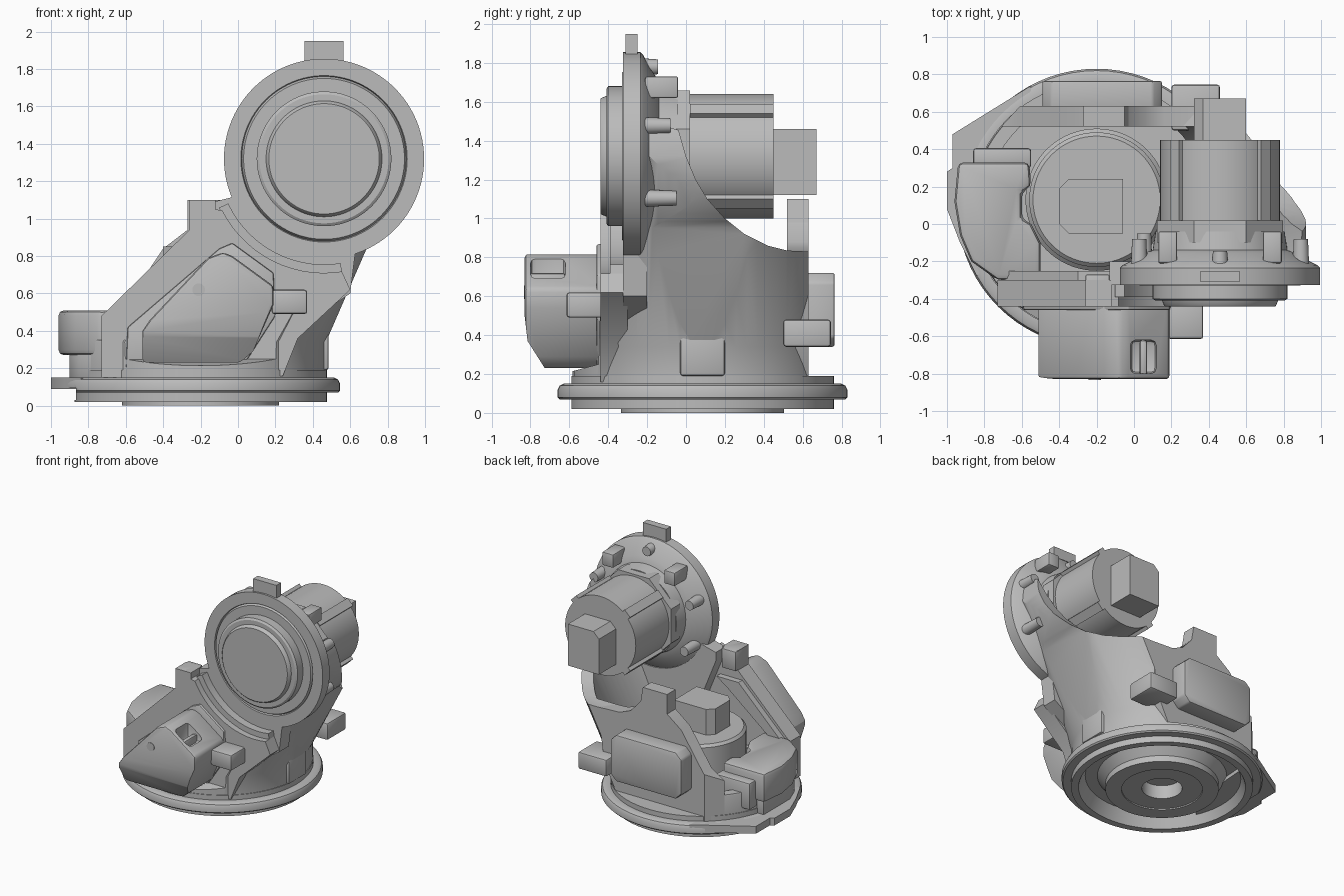
import bpy, bmesh, math
from mathutils import Vector

if "Cube" in bpy.data.objects:
    bpy.data.objects.remove(bpy.data.objects["Cube"], do_unlink=True)

grey = bpy.data.materials.new("cast grey")
grey.use_nodes = True
grey.diffuse_color = (0.5, 0.5, 0.5, 1)
grey.node_tree.nodes["Principled BSDF"].inputs["Base Color"].default_value = (0.5, 0.5, 0.5, 1)

BX, BY = -0.2, 0.085        # vertical axis of the base
RX, RZ = 0.46, 1.32         # horizontal axis of the joint


def finish(name, bm, bevel=0, segs=2):
    bmesh.ops.recalc_face_normals(bm, faces=bm.faces)
    if bevel:
        edges = [e for e in bm.edges if e.calc_face_angle(0) > 0.6]
        bmesh.ops.bevel(bm, geom=edges, offset=bevel, segments=segs, profile=0.5, affect='EDGES', clamp_overlap=True)
    mesh = bpy.data.meshes.new(name)
    bm.to_mesh(mesh)
    bm.free()
    mesh.materials.append(grey)
    mesh.shade_smooth()
    mesh.set_sharp_from_angle(angle=math.radians(30))
    ob = bpy.data.objects.new(name, mesh)
    bpy.context.collection.objects.link(ob)
    return ob


def prism(name, pts, axis, lo, hi, bevel=0):
    """Extrude a 2D outline along an axis."""
    place = {"x": lambda p, t: (t, p[0], p[1]),
             "y": lambda p, t: (p[0], t, p[1]),
             "z": lambda p, t: (p[0], p[1], t)}[axis]
    bm = bmesh.new()
    rings = [[bm.verts.new(place(p, t)) for p in pts] for t in (lo, hi)]
    for r in rings:
        bm.faces.new(r)
    for i in range(len(pts)):
        j = (i + 1) % len(pts)
        bm.faces.new((rings[0][i], rings[0][j], rings[1][j], rings[1][i]))
    return finish(name, bm, bevel)


def box(name, x, y, z, bevel=0):
    return prism(name, [(x[0], y[0]), (x[1], y[0]), (x[1], y[1]), (x[0], y[1])], "z", z[0], z[1], bevel)


def lathe(name, profile, centre, axis="z", steps=72):
    """Spin (radius, height) points; both ends lie on the axis."""
    bm = bmesh.new()
    verts = [bm.verts.new((r, 0, h)) for r, h in profile]
    edges = [bm.edges.new(p) for p in zip(verts, verts[1:])]
    bmesh.ops.spin(bm, geom=verts + edges, cent=(0, 0, 0), axis=(0, 0, 1), angle=math.tau, steps=steps)
    bmesh.ops.remove_doubles(bm, verts=bm.verts, dist=0.0005)
    if axis == "y":
        for v in bm.verts:
            v.co = (v.co.x, v.co.z, v.co.y)
    bmesh.ops.translate(bm, verts=bm.verts, vec=centre)
    return finish(name, bm)


def leaning_tube(name, r, levels, bend, slope):
    """Upright cylinder that leans toward +x above the bend."""
    bm = bmesh.new()
    rings = []
    for z in levels:
        shift = max(0, z - bend) * slope
        rings.append([bm.verts.new((BX + shift + r * math.cos(a), BY + r * math.sin(a), z))
                      for a in (math.tau * i / 72 for i in range(72))])
    bm.faces.new(rings[0])
    bm.faces.new(rings[-1])
    for a, b in zip(rings, rings[1:]):
        for i in range(72):
            j = (i + 1) % 72
            bm.faces.new((a[i], a[j], b[j], b[i]))
    return finish(name, bm)


def combine(ob, other, op):
    mod = ob.modifiers.new("cut", 'BOOLEAN')
    mod.operation, mod.object, mod.solver = op, other, 'EXACT'
    mesh = bpy.data.meshes.new_from_object(ob.evaluated_get(bpy.context.evaluated_depsgraph_get()))
    ob.modifiers.clear()
    ob.data = mesh
    mesh.shade_smooth()
    mesh.set_sharp_from_angle(angle=math.radians(30))
    bpy.data.objects.remove(other, do_unlink=True)


def arc(r, a0, a1, n=14):
    """Points round the joint axis in the x-z plane."""
    angles = [math.radians(a0 + (a1 - a0) * i / n) for i in range(n + 1)]
    return [(RX + r * math.cos(a), RZ + r * math.sin(a)) for a in angles]


# Base with flange (trimmed under the side plate), hollow underside and centre bore
base = lathe("base", [(0, .12), (.15, .12), (.15, .01), (.3, .01), (.3, 0), (.42, 0), (.42, .05), (.48, .12),
                      (.57, .12), (.62, .02), (.675, .02), (.675, .07), (.735, .07), (.745, .08), (.745, .12),
                      (.735, .14), (.715, .15), (.675, .15), (.675, .19), (0, .19)], (BX, BY, 0))
combine(base, box("trim", (-2, -.865), (-.6, .6), (.03, .095)), 'DIFFERENCE')
prism("base_side_plate", [(-.55, .74), (-.97, .48), (-.97, .3), (-1, .28), (-1, .08), (-.93, -.1), (-.84, -.28),
                          (-.6, 0)], "z", .09, .15)

# Side wall that leans out from the base to the joint
wall = leaning_tube("side_wall", .67, (.15, .34, 1.7), .34, .52)
cavity = leaning_tube("cavity", .6, (.21, .34, 1.9), .34, .46)
combine(cavity, box("slot", (-2, 2), (-.26, .52), (0, 3)), 'INTERSECT')
combine(wall, prism("side_outline", [(-1, .15), (-1, .35), (0, .35), (0, .8), (.2, 1), (.6, 1.4), (.8, 1.61)]
                    + arc(.46, 38, -53) + [(.47, .34), (.47, .15)], "y", -.62, .63), 'INTERSECT')
combine(wall, prism("sweep", [(-.6, .1), (-.6, .21), (-.45, .25), (-.44, .6), (-.32, .66), (-.3, .86), (-.26, .95),
                              (-.26, 1.7), (-.1, 1.6), (-.04, 1.46), (0, 1.32), (.05, 1.2), (.11, 1.1), (.2, 1),
                              (.3, .92), (.42, .86), (.52, .835), (.63, .83), (.63, .1)], "x", -2, 2), 'INTERSECT')
combine(wall, cavity, 'DIFFERENCE')

# Front and back cheeks
prism("front_cheek", [(-.73, .15), (-.73, .48), (-.26, .94), (-.26, 1.1), (-.12, 1.1), (-.12, 1.05)]
      + arc(.61, 207, 279) + [(.6, .62), (.32, .36), (.24, .16)], "y", -.44, -.3)
prism("saddle_back", [(-.13, 1.02), (-.13, 1.09), (-.05, 1.11)] + arc(.5, 203, 290) + [(.6, .6), (.3, .4), (0, .7)],
      "y", -.325, -.2)
prism("saddle_rib", arc(.62, 205, 279) + arc(.565, 279, 205), "y", -.39, -.3)
back = prism("back_cheek", [(-.73, .15), (-.73, .46), (-.6, .54), (-.4, .84), (-.27, .94), (-.27, 1.1), (-.05, 1.1),
                            (-.03, .98), (.06, .88), (.16, .84), (.36, .83), (.3, .4), (.18, .15)], "y", .52, .63)
combine(back, prism("corner", [(-.73, .5), (-.6, .64), (1, .64), (1, .5)], "z", 0, 2), 'INTERSECT')
box("front_tab", (-.26, -.13), (-.44, -.27), (.94, 1.1), .01)
prism("front_inner_rib", [(-.7, .4), (-.7, .48), (-.3, .87), (-.1, .87), (-.2, .8)], "y", -.31, -.25)

# Gear cover on the front, with raised pad, tilted lower face and a slot in its top
prism("cover_pad", [(-.6, .2), (-.59, .42), (-.1, .84), (-.03, .87), (.19, .71), (.2, .48), (.02, .2)],
      "y", -.46, -.4, .01)
cover = prism("gear_cover", [(-.51, .23), (-.51, .4), (-.47, .46), (-.16, .79), (-.08, .82), (-.03, .8), (.19, .64),
                             (.19, .54), (.08, .29), (.01, .23)], "y", -.83, -.42, .02)
combine(cover, prism("tilt", [(-.9, .1), (-.9, .52), (-.83, .5), (-.815, .37), (-.72, .22), (-.72, .1)], "x", -1, 1),
        'DIFFERENCE')
combine(cover, box("slot", (-.02, .12), (-.8, -.62), (.66, .9), .03), 'DIFFERENCE')
box("slot_pin", (.03, .07), (-.81, -.62), (.6, .72), .015)
lathe("cover_plug", [(0, -.834), (.034, -.834), (.034, -.8), (0, -.8)], (-.21, 0, .62), "y", 24)
box("front_stop", (.18, .37), (-.615, -.4), (.49, .62), .015)

# Back cover, back stop and right pad
prism("back_cover", [(-.49, .39), (-.44, .34), (.1, .34), (.15, .39), (.15, .67), (.1, .72), (-.44, .72), (-.49, .67)],
      "y", .6, .765, .012)
box("back_stop", (.2, .46), (.5, .745), (.34, .48), .015)
box("side_pad", (.3, .485), (-.03, .2), (.19, .45), .015)

# Connection box on the left
prism("connection_box", [(-.5, -.3), (-.73, -.3), (-.87, -.2), (-.93, -.06), (-.96, .12), (-.94, .33), (-.56, .33),
                         (-.55, .2), (-.6, .17), (-.6, .03), (-.55, 0), (-.5, -.1)], "z", .27, .51, .03)
box("connection_box_back", (-.86, -.55), (.3, .405), (.22, .44), .015)
prism("connection_box_foot", [(-.6, -.28), (-.73, -.28), (-.85, -.19), (-.9, -.06), (-.9, .28), (-.62, .28)],
      "z", .13, .3, .01)

# Upright drive in the middle
lathe("upright_motor", [(0, .15), (.38, .15), (.38, .3), (.36, .32), (.36, .62), (.34, .64), (0, .64)], (BX, .13, 0))
prism("upright_motor_plug", [(-.4, .0), (-.35, -.05), (-.06, -.05), (-.06, .24), (-.35, .24), (-.4, .19)],
      "z", .6, .85)

# Joint ring with recessed gear face and domed back
lathe("joint_ring", [(0, -.44), (.295, -.44), (.3, -.435), (.31, -.41), (.345, -.41), (.36, -.4), (.36, -.33),
                     (.43, -.33), (.44, -.31), (.445, -.325), (.535, -.325), (.535, -.235), (.52, -.22), (.46, -.19),
                     (.41, -.155), (.36, -.14), (.345, -.04), (0, -.04)], (RX, 0, RZ), "y", 96)
box("ring_tab", (.355, .565), (-.31, -.25), (1.8, 1.95))

# Bolt lugs and brackets on the back of the ring
for a, end in ((20, -.08), (90, -.145), (160, -.08), (208, -.05), (332, -.05)):
    c, s = math.cos(math.radians(a)), math.sin(math.radians(a))
    lathe("ring_lug", [(0, -.24), (.045, -.24), (.038, end), (0, end)], (RX + .46 * c, 0, RZ + .46 * s), "y", 20)
for side in (-1, 1):
    x = RX + side * .28
    box("motor_bracket", (x - .05, x + .05), (-.21, -.04), (1.62, 1.73), .01)

# Horizontal drive: plate, motor, corner ribs and plug
prism("motor_plate", arc(.365, 22.5, 337.5, 7), "y", -.1, .02)
lathe("joint_motor", [(0, 0), (.32, 0), (.32, .45), (0, .45)], (RX, 0, RZ), "y", 64)
mid = Vector((RX, RZ))
for a in (45, 135, 225, 315):
    c = Vector((math.cos(math.radians(a)), math.sin(math.radians(a))))
    s = Vector((-c.y, c.x)) * .035
    prism("motor_rib", [mid + c * .28 - s, mid + c * .345 - s, mid + c * .345 + s, mid + c * .28 + s], "y", .02, .45)
prism("motor_plug", [(.32, 1.12), (.6, 1.12), (.6, 1.46), (.37, 1.46), (.32, 1.41)], "y", .44, .67)
